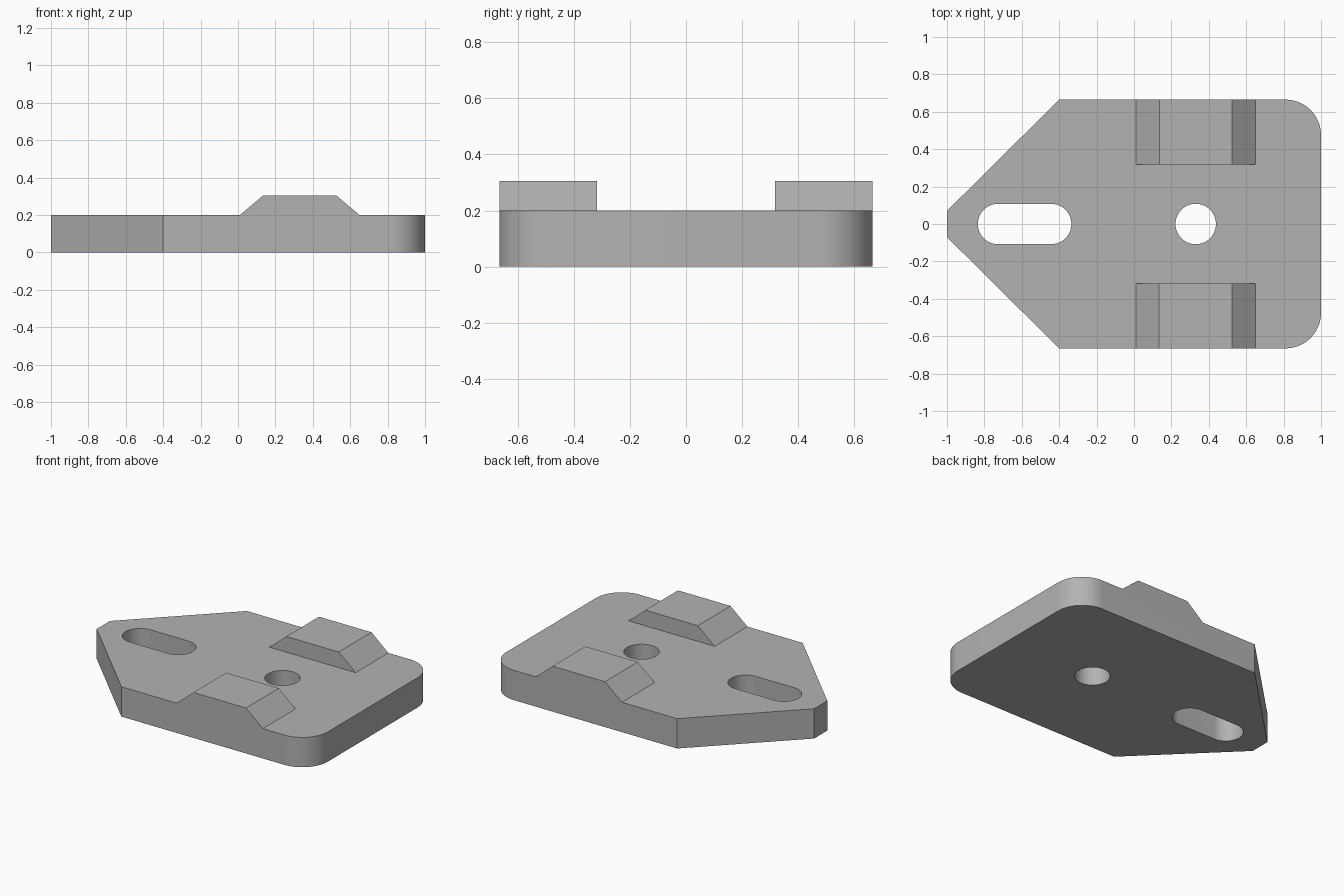
import bpy, bmesh
from math import sin, cos, pi
from mathutils import Vector

cube = bpy.data.objects.get("Cube")
if cube:
    bpy.data.objects.remove(cube, do_unlink=True)

PLATE_TOP, BLOCK_TOP = 0.2, 0.305
HALF_WIDTH, CORNER_R, HOLE_R = 0.665, 0.19, 0.108

grey = bpy.data.materials.new("light_grey")
grey.use_nodes = True
grey.diffuse_color = (0.45, 0.45, 0.45, 1)
grey.node_tree.nodes["Principled BSDF"].inputs["Base Color"].default_value = grey.diffuse_color


def arc(cx, cy, r, start, end, steps):
    """Points along an arc, angles in radians."""
    angles = [start + (end - start) * i / steps for i in range(steps + 1)]
    return [(cx + r * cos(a), cy + r * sin(a)) for a in angles]


def prism(name, points, push):
    """Closed solid made by pushing a flat outline along a vector."""
    bm = bmesh.new()
    face = bm.faces.new([bm.verts.new(p) for p in points])
    new = bmesh.ops.extrude_face_region(bm, geom=[face])["geom"]
    verts = [v for v in new if isinstance(v, bmesh.types.BMVert)]
    bmesh.ops.translate(bm, verts=verts, vec=Vector(push))
    bmesh.ops.recalc_face_normals(bm, faces=bm.faces)
    mesh = bpy.data.meshes.new(name)
    bm.to_mesh(mesh)
    bm.free()
    mesh.materials.append(grey)
    obj = bpy.data.objects.new(name, mesh)
    bpy.context.collection.objects.link(obj)
    return obj


def combine(target, tool, operation):
    """Apply a boolean and discard the tool object."""
    mod = target.modifiers.new(tool.name, 'BOOLEAN')
    mod.operation, mod.solver, mod.object = operation, 'EXACT', tool
    bpy.context.view_layer.objects.active = target
    bpy.ops.object.modifier_apply(modifier=mod.name)
    bpy.data.objects.remove(tool, do_unlink=True)


# Base plate: tapered nose at -x, rounded corners at +x
cx, cy = 1 - CORNER_R, HALF_WIDTH - CORNER_R
outline = [(-0.4, HALF_WIDTH), (-1, 0.07), (-1, -0.07), (-0.4, -HALF_WIDTH)]
outline += arc(cx, -cy, CORNER_R, -pi / 2, 0, 16)
outline += arc(cx, cy, CORNER_R, 0, pi / 2, 16)
plate = prism("base_plate", [(x, y, 0) for x, y in outline], (0, 0, PLATE_TOP))

# Raised trapezoid blocks along both long edges
profile = [(0.01, PLATE_TOP), (0.01, 0.1), (0.65, 0.1), (0.65, PLATE_TOP),
           (0.525, BLOCK_TOP), (0.135, BLOCK_TOP)]
for side, name in ((1, "back_block"), (-1, "front_block")):
    block = prism(name, [(x, side * HALF_WIDTH, z) for x, z in profile],
                  (0, side * (0.318 - HALF_WIDTH), 0))
    combine(plate, block, 'UNION')

# Long slot in the nose and round hole between the blocks
slot = arc(-0.443, 0, HOLE_R, -pi / 2, pi / 2, 24) + arc(-0.727, 0, HOLE_R, pi / 2, 3 * pi / 2, 24)
hole = arc(0.33, 0, HOLE_R, 0, 2 * pi, 48)[:-1]
for name, points in (("slot_cutter", slot), ("hole_cutter", hole)):
    cutter = prism(name, [(x, y, -0.1) for x, y in points], (0, 0, 0.5))
    cutter.hide_render = True
    combine(plate, cutter, 'DIFFERENCE')

# Clean up coplanar seams, then smooth only the curved walls
bm = bmesh.new()
bm.from_mesh(plate.data)
bmesh.ops.remove_doubles(bm, verts=bm.verts, dist=0.0001)
bmesh.ops.dissolve_limit(bm, angle_limit=0.01, verts=bm.verts, edges=bm.edges)
bm.to_mesh(plate.data)
bm.free()

bpy.ops.object.select_all(action='DESELECT')
plate.select_set(True)
bpy.context.view_layer.objects.active = plate
bpy.ops.object.shade_smooth_by_angle(angle=pi / 6)
